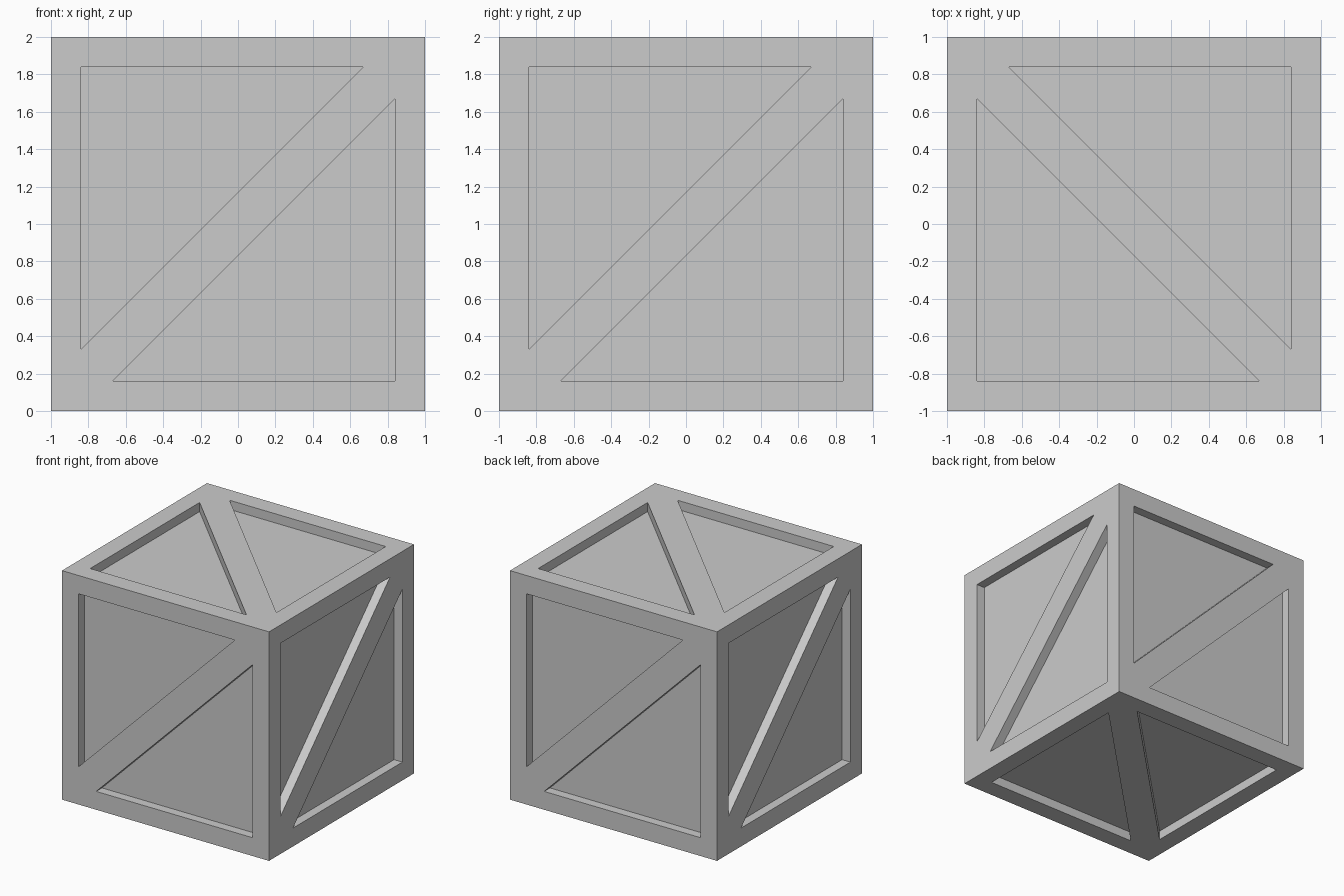
import bpy, bmesh
from mathutils import Vector

if "Cube" in bpy.data.objects:
    bpy.data.objects.remove(bpy.data.objects["Cube"])

BORDER = 0.84    # inner edge of the frame on each face
OFFSET = 0.17    # half width of the brace measured along the frame
DEPTH = 0.08     # recess depth
CENTRE = Vector((0, 0, 1))

# Each face: outward normal, then two axes; the brace runs from (-,-) to (+,+)
X, Y, Z = Vector((1, 0, 0)), Vector((0, 1, 0)), Vector((0, 0, 1))
FACES = [(-Y, X, Z), (Y, -X, Z), (X, Y, Z), (-X, -Y, Z), (Z, X, -Y), (-Z, X, Y)]


def add_prism(bm, normal, u, v, profile):
    """Triangular prism reaching from just outside a face to the recess floor."""
    verts = [bm.verts.new(CENTRE + u * a + v * b + normal * (1 - DEPTH))
             for a, b in profile]
    face = bm.faces.new(verts)
    geom = bmesh.ops.extrude_face_region(bm, geom=[face], use_keep_orig=True)["geom"]
    moved = [g for g in geom if isinstance(g, bmesh.types.BMVert)]
    bmesh.ops.translate(bm, verts=moved, vec=normal * (DEPTH + 0.1))


# Solid crate block
bpy.ops.mesh.primitive_cube_add(size=2, location=CENTRE)
crate = bpy.context.object
crate.name = "crate"

# Two triangular recesses per face leave the frame and diagonal brace
bm = bmesh.new()
tip = BORDER - OFFSET
triangle = [(-BORDER, -tip), (tip, BORDER), (-BORDER, BORDER)]
for normal, u, v in FACES:
    add_prism(bm, normal, u, v, triangle)
    add_prism(bm, normal, u, v, [(-a, -b) for a, b in triangle])
bmesh.ops.recalc_face_normals(bm, faces=bm.faces)
mesh = bpy.data.meshes.new("recess_cutter")
bm.to_mesh(mesh)
bm.free()
cutter = bpy.data.objects.new("recess_cutter", mesh)
bpy.context.collection.objects.link(cutter)
cutter.hide_render = True

# Cut the recesses and discard the cutter
cut = crate.modifiers.new("recesses", 'BOOLEAN')
cut.operation = 'DIFFERENCE'
cut.solver = 'EXACT'
cut.object = cutter
bpy.context.view_layer.objects.active = crate
bpy.ops.object.modifier_apply(modifier=cut.name)
bpy.data.objects.remove(cutter)
